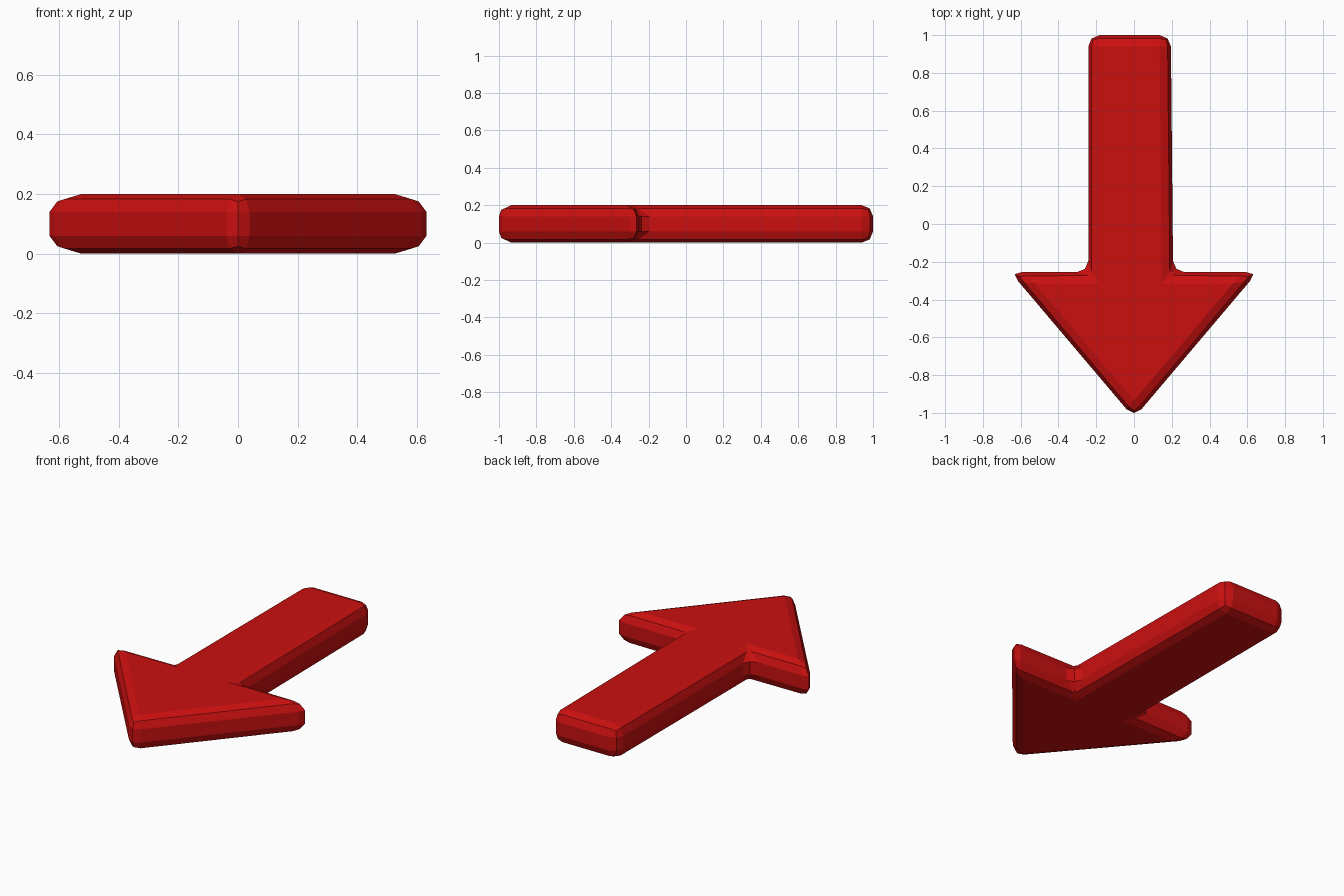
import bpy
import bmesh

# Remove the default cube
cube = bpy.data.objects.get("Cube")
if cube:
    bpy.data.objects.remove(cube, do_unlink=True)

THICKNESS = 0.2
BEVEL = 0.06

# Red material
red = bpy.data.materials.new("red")
red.use_nodes = True
colour = (0.6, 0.005, 0.005, 1)
red.diffuse_color = colour
red.node_tree.nodes["Principled BSDF"].inputs["Base Color"].default_value = colour

# Arrow outline, anticlockwise from the tip; the shaft sits slightly off centre
outline = [
    (0, -1.027), (0.654, -0.255),       # tip, left barb
    (0.207, -0.255), (0.195, 1.0),      # left side of shaft
    (-0.242, 1.0), (-0.242, -0.255),    # right side of shaft
    (-0.654, -0.255),                   # right barb
]

# Extrude the outline into a solid slab
bm = bmesh.new()
base = bm.faces.new([bm.verts.new((x, y, 0)) for x, y in outline])
top = bmesh.ops.extrude_face_region(bm, geom=[base], use_keep_orig=True)["geom"]
for v in top:
    if isinstance(v, bmesh.types.BMVert):
        v.co.z = THICKNESS
bmesh.ops.recalc_face_normals(bm, faces=bm.faces[:])

mesh = bpy.data.meshes.new("arrow")
bm.to_mesh(mesh)
bm.free()
mesh.materials.append(red)
arrow = bpy.data.objects.new("arrow", mesh)
bpy.context.collection.objects.link(arrow)

# Two-step rounding on every edge
bevel = arrow.modifiers.new("rounded_edges", "BEVEL")
bevel.width = BEVEL
bevel.segments = 2
bevel.limit_method = "ANGLE"
bevel.use_clamp_overlap = False
